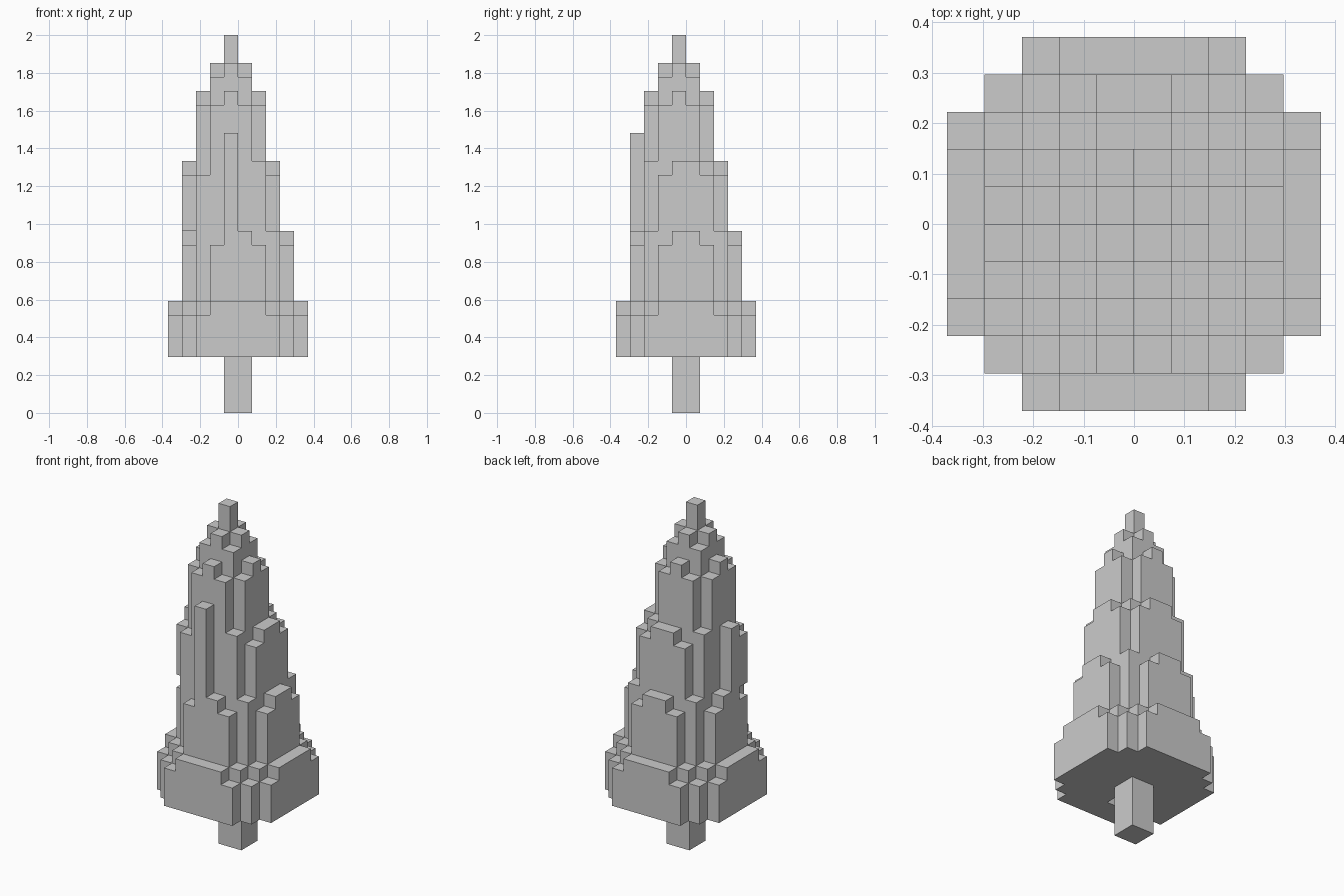
import bpy
import bmesh
from mathutils import Vector

U = 2 / 27  # size of one block

cube = bpy.data.objects.get("Cube")
if cube:
    bpy.data.objects.remove(cube)

grey = bpy.data.materials.new("plain_grey")
grey.use_nodes = True
colour = (0.6, 0.6, 0.6, 1)
grey.diffuse_color = colour
grey.node_tree.nodes["Principled BSDF"].inputs["Base Color"].default_value = colour


def fill(cells, x0, x1, y0, y1, z0, z1):
    """Add a box of blocks to a set of cells."""
    cells.update((x, y, z) for x in range(x0, x1)
                 for y in range(y0, y1) for z in range(z0, z1))


def round_tier(cells, z0, z1, half_sizes):
    """Stepped disc: a union of rectangles centred on the origin."""
    for a, b in half_sizes:
        fill(cells, -a, a, -b, b, z0, z1)


def odd_tier(cells, z0, z1, half_sizes):
    """Stepped disc centred on the block under the tip."""
    for a, b in half_sizes:
        fill(cells, -1 - a, a, -1 - b, b, z0, z1)


def build(name, cells):
    """Skin a set of blocks with its outer faces, then merge flat regions."""
    bm = bmesh.new()
    for cell in cells:
        for axis in range(3):
            for side in (0, 1):
                near = list(cell)
                near[axis] += 2 * side - 1
                if tuple(near) in cells:
                    continue
                quad = []
                for i, j in ((0, 0), (1, 0), (1, 1), (0, 1)):
                    p = Vector(cell)
                    p[axis] += side
                    p[(axis + 1) % 3] += i
                    p[(axis + 2) % 3] += j
                    quad.append(bm.verts.new(p * U))
                bm.faces.new(quad if side else quad[::-1])
    bmesh.ops.remove_doubles(bm, verts=bm.verts, dist=U / 100)
    bmesh.ops.dissolve_limit(bm, angle_limit=0.01, verts=bm.verts, edges=bm.edges)
    mesh = bpy.data.meshes.new(name)
    bm.to_mesh(mesh)
    bm.free()
    mesh.materials.append(grey)
    obj = bpy.data.objects.new(name, mesh)
    bpy.context.collection.objects.link(obj)


# Trunk
trunk = set()
fill(trunk, -1, 1, -1, 1, 0, 4)
build("trunk", trunk)

# Two wide lower tiers, each with a smaller top course
foliage = set()
round_tier(foliage, 4, 7, ((3, 5), (4, 4), (5, 3)))
round_tier(foliage, 7, 8, ((2, 5), (3, 4), (4, 3), (5, 2)))
round_tier(foliage, 8, 12, ((2, 4), (3, 3), (4, 2)))
round_tier(foliage, 12, 13, ((1, 4), (3, 3), (4, 1)))

# Middle tier, uneven on its right and front
fill(foliage, -3, 2, -3, 2, 13, 18)
round_tier(foliage, 13, 17, ((2, 3), (3, 2)))
round_tier(foliage, 17, 18, ((1, 3), (3, 1)))
fill(foliage, -4, -3, -2, -1, 13, 17)
fill(foliage, -4, -3, -1, 0, 13, 18)
foliage -= {(-3, -3, 17)}

# Tall single column on the front
fill(foliage, -1, 0, -4, -3, 13, 20)

# Narrow upper tiers and tip
odd_tier(foliage, 18, 22, ((1, 2), (2, 1)))
odd_tier(foliage, 22, 23, ((0, 2), (1, 1), (2, 0)))
odd_tier(foliage, 23, 24, ((1, 1),))
odd_tier(foliage, 24, 25, ((0, 1), (1, 0)))
odd_tier(foliage, 25, 27, ((0, 0),))

# Small gap in the underside
foliage -= {(-1, -3, 4)}
build("foliage", foliage)
